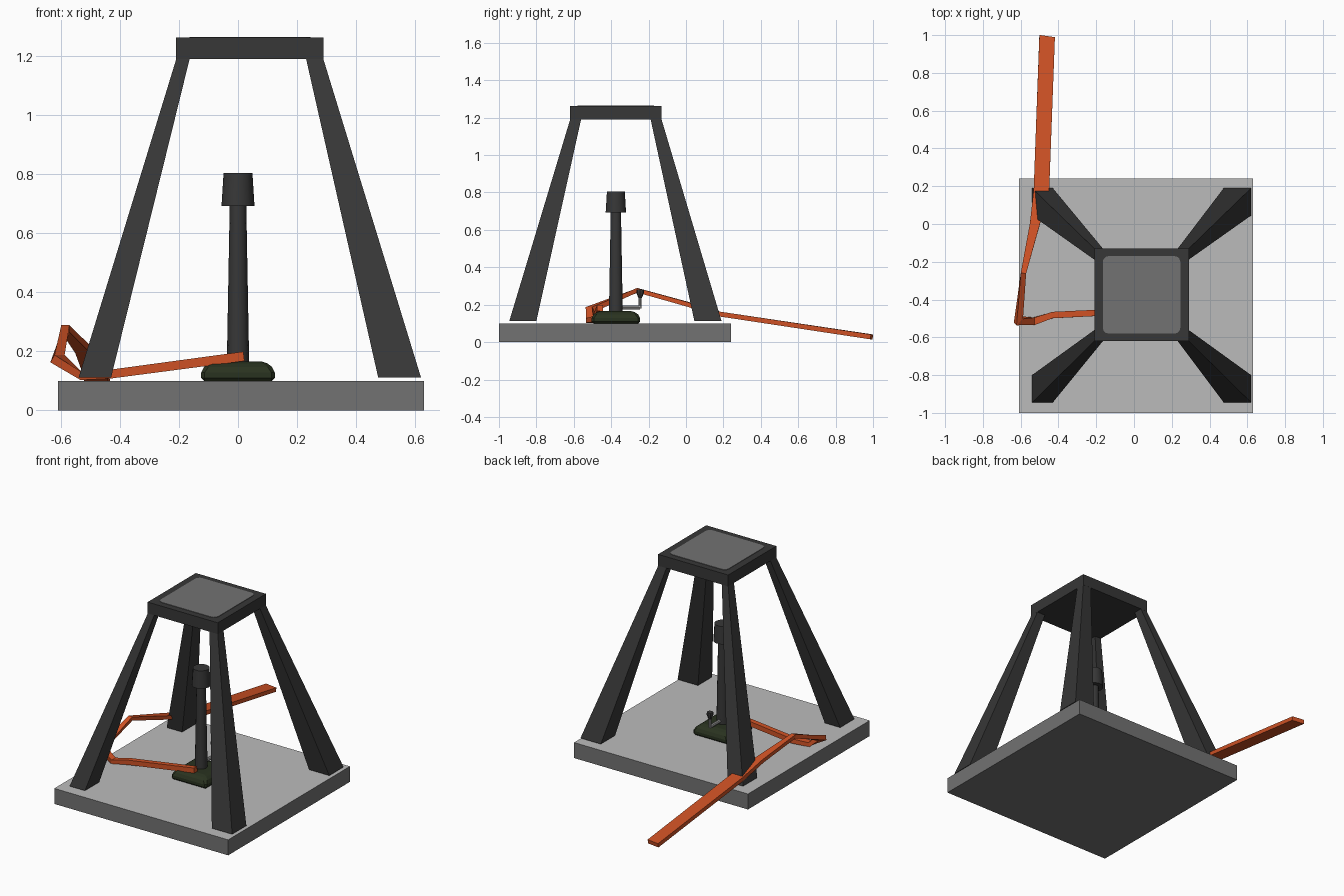
import bpy, bmesh, math
from mathutils import Vector

if "Cube" in bpy.data.objects:
    bpy.data.objects.remove(bpy.data.objects["Cube"])


def mat(name, r, g, b):
    m = bpy.data.materials.new(name)
    m.diffuse_color = (r, g, b, 1)
    m.use_nodes = True
    m.node_tree.nodes["Principled BSDF"].inputs["Base Color"].default_value = m.diffuse_color
    return m


DARK = mat("dark frame grey", 0.038, 0.038, 0.038)
MID = mat("mid grey", 0.17, 0.17, 0.17)
LIGHT = mat("light grey", 0.50, 0.50, 0.50)
ORANGE = mat("orange", 0.62, 0.083, 0.018)
GREEN = mat("dark green", 0.022, 0.032, 0.014)
METAL = mat("pale metal", 0.33, 0.33, 0.33)


def loft(name, rings, material):
    """Skin a list of equal-length rings and cap both ends."""
    bm = bmesh.new()
    vr = [[bm.verts.new(p) for p in r] for r in rings]
    n = len(vr[0])
    for a, b in zip(vr, vr[1:]):
        for i in range(n):
            j = (i + 1) % n
            bm.faces.new((a[i], a[j], b[j], b[i]))
    bm.faces.new(vr[0][::-1])
    bm.faces.new(vr[-1])
    bmesh.ops.recalc_face_normals(bm, faces=bm.faces)
    me = bpy.data.meshes.new(name)
    bm.to_mesh(me)
    bm.free()
    me.materials.append(material)
    ob = bpy.data.objects.new(name, me)
    bpy.context.collection.objects.link(ob)
    return ob


def rect(x0, x1, y0, y1, z):
    return [(x0, y0, z), (x1, y0, z), (x1, y1, z), (x0, y1, z)]


def smooth(ob, angle=40):
    bpy.ops.object.select_all(action='DESELECT')
    ob.select_set(True)
    bpy.context.view_layer.objects.active = ob
    bpy.ops.object.shade_smooth_by_angle(angle=math.radians(angle))


def turned(name, cx, cy, profile, material, sides=14):
    """Round part about a vertical axis; profile is (radius, z)."""
    rings = [[(cx + r * math.cos(2 * math.pi * i / sides),
               cy + r * math.sin(2 * math.pi * i / sides), z)
              for i in range(sides)] for r, z in profile]
    ob = loft(name, rings, material)
    smooth(ob)
    return ob


# base slab: lighter upper face, mid grey sides and underside
base = loft("base_slab", [rect(-0.61, 0.63, -1.0, 0.24, z) for z in (0, 0.05, 0.10)], MID)
base.data.materials.append(LIGHT)
for p in base.data.polygons:
    p.material_index = 1 if p.normal.z > 0.5 else 0

# four splayed tapering legs: (bottom outer, bottom inner, top outer, top inner)
X_SIDES = {"left": (-0.54, -0.43, -0.208, -0.163), "right": (0.62, 0.475, 0.288, 0.23)}
Y_SIDES = {"front": (-0.945, -0.80, -0.618, -0.56), "back": (0.19, 0.045, -0.132, -0.19)}
for yn, y in Y_SIDES.items():
    for xn, x in X_SIDES.items():
        loft(f"{yn}_{xn}_leg", [rect(x[0], x[1], y[0], y[1], 0.112),
                                rect(x[2], x[3], y[2], y[3], 1.195)], DARK)

# top frame and its inset panel with clipped corners
loft("top_frame", [rect(-0.21, 0.29, -0.62, -0.13, z) for z in (1.19, 1.263)], DARK)
px, py, h, c = 0.04, -0.375, 0.205, 0.03
corners = []
for k in range(4):
    mx, my = ((1, 1), (-1, 1), (-1, -1), (1, -1))[k]
    for s in range(4):
        a = math.pi / 2 * (k + s / 3)
        corners.append((px + mx * (h - c) + c * math.cos(a), py + my * (h - c) + c * math.sin(a)))
loft("top_panel", [[(x, y, z) for x, y in corners] for z in (1.26, 1.266)], MID)

# green mounting block with chamfered top
foot = loft("mounting_block", [rect(-r, r, -0.375 - r * 1.04, -0.375 + r * 1.04, z)
                               for r, z in ((0.125, 0.098), (0.125, 0.14), (0.09, 0.166))], GREEN)
bev = foot.modifiers.new("soft_edges", 'BEVEL')
bev.width = 0.012
bev.segments = 1

# central column and its cap
turned("column", 0, -0.375, [(0.038, 0.15), (0.028, 0.70)], DARK)
turned("column_cap", 0, -0.375, [(0.056, 0.692), (0.049, 0.804)], DARK)

# small outlet pipe with valve knob behind the column
pipe = [Vector((0, -0.375, 0.185)), Vector((0, -0.245, 0.185))]
loft("outlet_pipe", [[(0.011 * math.cos(i * math.pi / 4), p.y, p.z + 0.011 * math.sin(i * math.pi / 4))
                      for i in range(8)] for p in pipe], METAL)
turned("valve_stem", 0, -0.245, [(0.008, 0.18), (0.008, 0.25)], METAL, 8)
turned("valve_knob", 0, -0.245, [(0.009, 0.235), (0.021, 0.265), (0.019, 0.28)], DARK, 8)

# flat orange hose: point, half-width vector, half thickness
HOSE = [((0.02, -0.46, 0.183), (0, 0.016, 0), 0.016),
        ((-0.43, -0.482, 0.123), (0, 0.017, 0), 0.015),
        ((-0.53, -0.515, 0.115), (0, 0.02, 0), 0.013),
        ((-0.612, -0.512, 0.175), (0.017, 0.017, 0), 0.016),
        ((-0.585, -0.26, 0.277), (0.014, -0.002, 0), 0.012),
        ((-0.525, 0.0, 0.205), (0.026, -0.004, 0), 0.012),
        ((-0.49, 0.18, 0.15), (0.041, 0, 0), 0.013),
        ((-0.46, 0.993, 0.028), (0.041, -0.006, 0), 0.013)]
pts = [Vector(p) for p, w, t in HOSE]
rings = []
for i, (p, w, t) in enumerate(HOSE):
    w = Vector(w)
    ahead = (pts[min(i + 1, 7)] - pts[i]).normalized()
    behind = (pts[i] - pts[max(i - 1, 0)]).normalized()
    up = w.cross(ahead + behind).normalized() * t
    rings.append([pts[i] - w - up, pts[i] + w - up, pts[i] + w + up, pts[i] - w + up])
loft("hose", rings, ORANGE)
